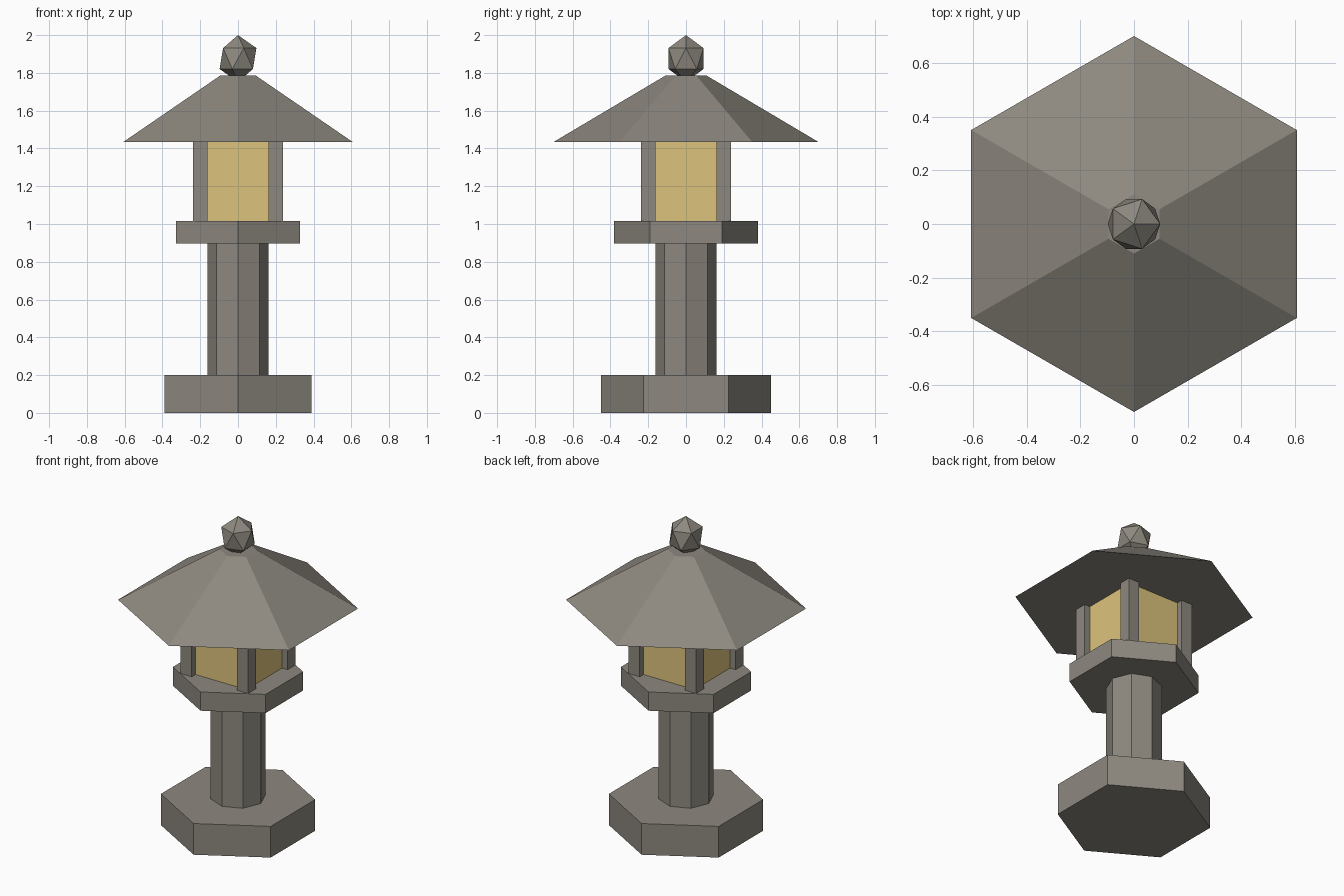
import bpy

cube = bpy.data.objects.get("Cube")
if cube:
    bpy.data.objects.remove(cube, do_unlink=True)


def material(name, rgb):
    mat = bpy.data.materials.new(name)
    mat.use_nodes = True
    mat.diffuse_color = (*rgb, 1)
    mat.node_tree.nodes["Principled BSDF"].inputs["Base Color"].default_value = (*rgb, 1)
    return mat


stone = material("grey_stone", (0.27, 0.25, 0.215))
glow = material("warm_paper", (0.72, 0.55, 0.2))


def finish(name, mat):
    obj = bpy.context.object
    obj.name = obj.data.name = name
    obj.data.materials.append(mat)
    return obj


def prism(name, sides, bottom_radius, top_radius, z0, z1):
    # Polygonal slab or tapered slab with a corner on the y axis
    bpy.ops.mesh.primitive_cone_add(vertices=sides, radius1=bottom_radius,
                                    radius2=top_radius, depth=z1 - z0,
                                    location=(0, 0, (z0 + z1) / 2))
    return finish(name, stone)


def block(name, x, y, width, z0, z1, mat):
    bpy.ops.mesh.primitive_cube_add(size=1, location=(x, y, (z0 + z1) / 2))
    obj = finish(name, mat)
    obj.scale = (width, width, z1 - z0)
    return obj


base_top, shaft_top, platform_top, eave, roof_top = 0.2, 0.897, 1.017, 1.435, 1.785

# Stacked stone body
prism("base", 6, 0.45, 0.45, 0, base_top)
prism("shaft", 8, 0.162, 0.162, base_top, shaft_top)
prism("platform", 6, 0.38, 0.38, shaft_top, platform_top)

# Lit chamber with corner posts
block("light_chamber", 0, 0, 0.4, platform_top, eave, glow)
for y, depth in ((-0.2, "front"), (0.2, "back")):
    for x, side in ((-0.2, "right"), (0.2, "left")):
        block(f"post_{depth}_{side}", x, y, 0.078, platform_top, eave, stone)

# Roof and faceted finial
prism("roof", 6, 0.7, 0.11, eave, roof_top)
bpy.ops.mesh.primitive_ico_sphere_add(subdivisions=1, radius=0.109, location=(0, 0, 1.876))
finial = finish("finial", stone)
finial.scale.z = 0.124 / 0.109
